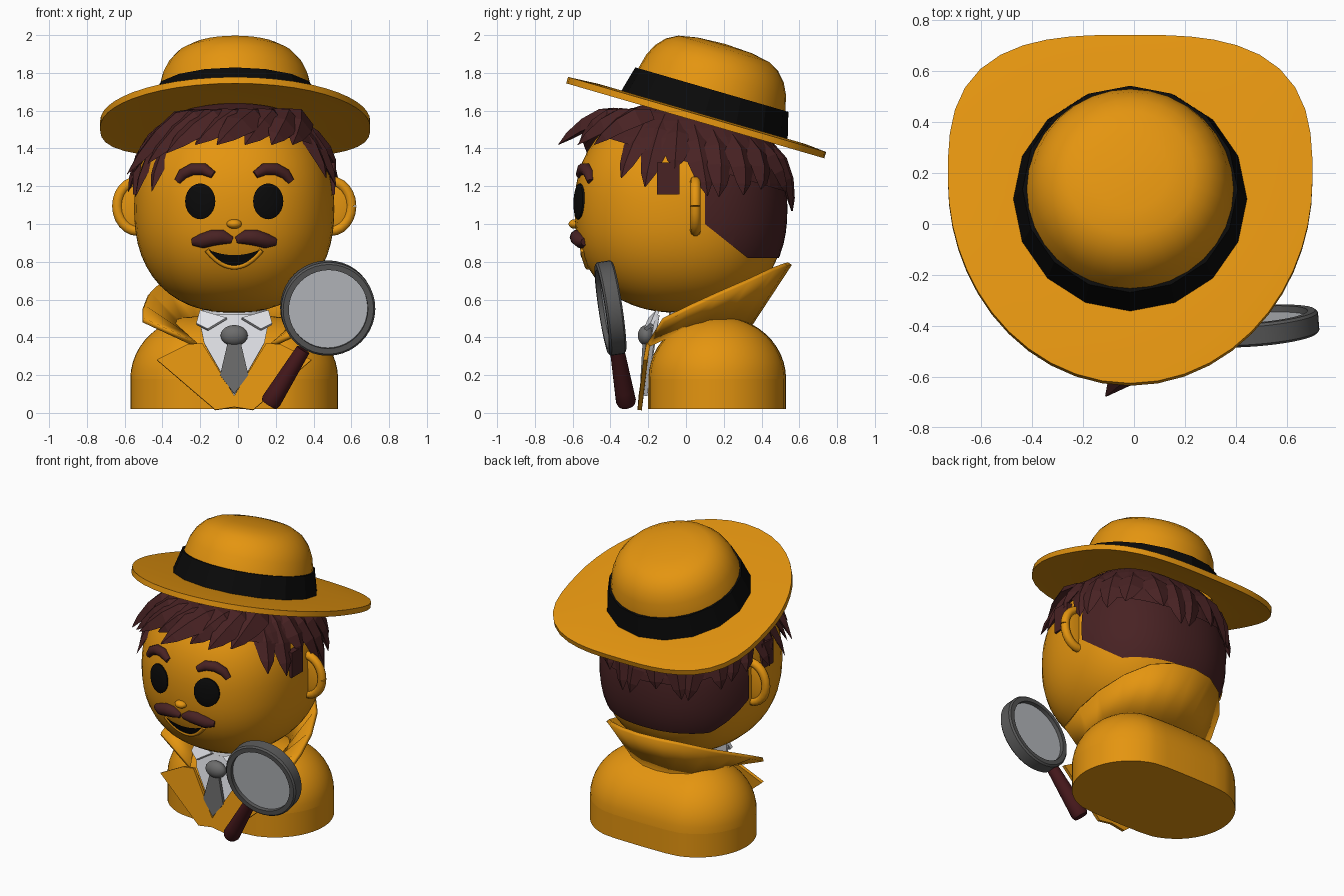
import bpy, bmesh, random
from math import sin, cos, pi, radians
from mathutils import Vector, Matrix

random.seed(4)
if "Cube" in bpy.data.objects:
    bpy.data.objects.remove(bpy.data.objects["Cube"], do_unlink=True)


def material(name, r, g, b):
    m = bpy.data.materials.new(name)
    m.use_nodes = True
    m.diffuse_color = (r, g, b, 1)
    node = next(n for n in m.node_tree.nodes if n.type == 'BSDF_PRINCIPLED')
    node.inputs["Base Color"].default_value = (r, g, b, 1)
    return m


ORANGE = material("golden orange", .78, .3, .005)
BLACK = material("black", .003, .003, .003)
BROWN = material("dark brown", .065, .016, .017)
WOOD = material("handle maroon", .06, .009, .011)
GREY = material("frame grey", .1, .1, .1)
TIE = material("tie grey", .15, .15, .15)
WHITE = material("shirt white", .75, .76, .8)
GLASS = material("lens grey", .52, .54, .57)

CX = -.02  # symmetry plane
HC = Vector((CX, -.03, 1.08))
HR = Vector((.53, .56, .55))
N = 2.3


def finish(name, bm, mat, angle=40):
    bmesh.ops.recalc_face_normals(bm, faces=bm.faces)
    me = bpy.data.meshes.new(name)
    bm.to_mesh(me)
    bm.free()
    for p in me.polygons:
        p.use_smooth = angle > 0
    if angle:
        me.set_sharp_from_angle(angle=radians(angle))
    me.materials.append(mat)
    ob = bpy.data.objects.new(name, me)
    bpy.context.collection.objects.link(ob)
    return ob


def sheet(name, rows, mat, thick=0, angle=40, bm=None):
    """Grid of points skinned with quads, optionally thickened."""
    bm = bmesh.new()
    vs = [[bm.verts.new(p) for p in row] for row in rows]
    for a, b in zip(vs, vs[1:]):
        for i in range(len(a) - 1):
            bm.faces.new((a[i], a[i + 1], b[i + 1], b[i]))
    bmesh.ops.remove_doubles(bm, verts=bm.verts, dist=.0005)
    ob = finish(name, bm, mat, angle)
    if thick:
        mod = ob.modifiers.new("thickness", 'SOLIDIFY')
        mod.thickness, mod.offset = thick, 0
    return ob


def plate(name, pts, mat, thick, both=True):
    """Flat panel; pts are offsets from the symmetry plane."""
    bm = bmesh.new()
    for s in ((1, -1) if both else (1,)):
        bm.faces.new([bm.verts.new((CX + s * x, y, z)) for x, y, z in pts][::s])
    ob = finish(name, bm, mat, 0)
    mod = ob.modifiers.new("thickness", 'SOLIDIFY')
    mod.thickness, mod.offset = thick, 0


def lathe(name, prof, segs, mat, matrix, angle=40):
    rows = [[matrix @ Vector((r * cos(2 * pi * i / segs), r * sin(2 * pi * i / segs), h))
             for i in range(segs + 1)] for r, h in prof]
    return sheet(name, rows, mat, 0, angle)


def ball(name, loc, size, mat, rot=None):
    bm = bmesh.new()
    bmesh.ops.create_uvsphere(bm, u_segments=24, v_segments=14, radius=1)
    bm.transform(Matrix.Translation(loc) @ (rot or Matrix()) @ Matrix.Diagonal((*size, 1)))
    return finish(name, bm, mat, 60)


def tube(name, pts, radii, mat):
    cu = bpy.data.curves.new(name, 'CURVE')
    cu.dimensions, cu.bevel_depth, cu.bevel_resolution, cu.use_fill_caps = '3D', 1, 3, True
    sp = cu.splines.new('POLY')
    sp.points.add(len(pts) - 1)
    for q, p, r in zip(sp.points, pts, radii):
        q.co, q.radius = (*p, 1), r
    sp.use_smooth = True
    cu.materials.append(mat)
    bpy.context.collection.objects.link(bpy.data.objects.new(name, cu))


def head_mesh(scale, planes=()):
    bm = bmesh.new()
    bmesh.ops.create_uvsphere(bm, u_segments=48, v_segments=28, radius=1)
    for v in bm.verts:
        d = v.co / sum(abs(c) ** N for c in v.co) ** (1 / N)
        v.co = HC + Vector([a * b * scale for a, b in zip(d, HR)])
    for co, no in planes:  # keep the side the normal points to
        bmesh.ops.bisect_plane(bm, geom=bm.verts[:] + bm.edges[:] + bm.faces[:],
                               plane_co=co, plane_no=no, clear_inner=True)
    return bm


def face(dx, z, lift=0):
    """Point on the front of the head."""
    k = 1 - abs(dx / HR.x) ** N - abs((z - HC.z) / HR.z) ** N
    return Vector((CX + dx, HC.y - HR.y * max(k, 0) ** (1 / N) - lift, z))


def around(az, z, lift):
    """Point on the head at an azimuth (0 = front) and height."""
    a = radians(az)
    k = max(1 - abs((z - HC.z) / HR.z) ** N, 0) ** (1 / N)
    r = k / (abs(sin(a) / HR.x) ** N + abs(cos(a) / HR.y) ** N) ** (1 / N) + lift
    return Vector((HC.x + r * sin(a), HC.y - r * cos(a), z))


# Body: stretched dome on a stadium base
bm = bmesh.new()
bmesh.ops.create_uvsphere(bm, u_segments=48, v_segments=24, radius=1)
for v in bm.verts:
    x, y, z = v.co
    shift = .185 * max(-1, min(1, x * 6))
    v.co = (CX + shift + .365 * x, .165 + .365 * y, .18 + .335 * z if z > 0 else .18 + .6 * z)
bmesh.ops.bisect_plane(bm, geom=bm.verts[:] + bm.edges[:] + bm.faces[:],
                       plane_co=(0, 0, .18), plane_no=(0, 0, 1), clear_inner=True)
rim = [e for e in bm.edges if e.is_boundary]
ext = bmesh.ops.extrude_edge_only(bm, edges=rim)["geom"]
for v in [g for g in ext if isinstance(g, bmesh.types.BMVert)]:
    v.co.z = .02
bmesh.ops.holes_fill(bm, edges=[e for e in bm.edges if e.is_boundary], sides=0)
finish("body", bm, ORANGE)

# Head, neck, ears
finish("head", head_mesh(1), ORANGE, 60)
lathe("neck", [(.17, .4), (.17, .62)], 24, WHITE, Matrix.Translation((CX, .08, 0)))
for s, side in ((-1, "right"), (1, "left")):
    loc = Vector((CX + s * .51, .05, 1.095))
    ball(side + "_ear", loc, (.115, .022, .135), ORANGE)
    ring = [loc + Vector((.11 * cos(t * pi / 12), 0, .132 * sin(t * pi / 12))) for t in range(25)]
    tube(side + "_ear_rim", ring, [.028] * 25, ORANGE)

# Face features
for s, side in ((-1, "right"), (1, "left")):
    rows = [[face(s * .18 + .08 * r * cos(i * pi / 12), 1.12 + .095 * r * sin(i * pi / 12),
                  .018 - .01 * r ** 4) for i in range(25)] for r in (0, .3, .6, .85, 1)]
    rows.append([face(p.x - CX, p.z, -.01) for p in rows[-1]])
    sheet(side + "_eye", rows, BLACK)
    brow = [(.3, 1.225), (.27, 1.265), (.22, 1.29), (.16, 1.29), (.11, 1.26)]
    tube(side + "_eyebrow", [face(s * x, z) for x, z in brow], [.02, .03, .033, .032, .02], BROWN)
    tache = [(.01, .915), (.06, .93), (.11, .928), (.17, .91), (.22, .905)]
    tube(side + "_moustache", [face(s * x, z) for x, z in tache], [.018, .04, .044, .04, .02], BROWN)
ball("nose", face(0, 1.0), (.04, .035, .025), ORANGE)
us = [i / 6 - 1 for i in range(13)]
sheet("mouth", [[face(.14 * u, .835 + .03 * u * u - t * .055 * (1 - u * u), .008) for u in us]
                for t in (0, .5, 1)], BLACK)
tube("lower_lip", [face(.145 * u, .772 + .09 * u * u) for u in us], [.014] * 13, ORANGE)

# Hair: nape panel, cap, and loose locks
finish("nape_hair", head_mesh(1.012, [((0, .1, 0), (0, 1, 0)), ((0, 0, .82), (0, 0, 1)),
                                      ((0, .1, 1.0), (0, .62, .78))]), BROWN, 60)
finish("hair_cap", head_mesh(1.04, [((0, 0, 1.33), (0, .3, 1))]), BROWN, 0)
locks = bmesh.new()


def lock(p0, p1, p2, w, d):
    prev = None
    for t, k in ((0, .7), (.3, 1), (.6, .85), (.85, .5), (1, .03)):
        p = p0 * (1 - t) ** 2 + p1 * 2 * t * (1 - t) + p2 * t * t
        tan = ((p1 - p0) * (1 - t) + (p2 - p1) * t).normalized()
        out = (p - HC).normalized()
        side = tan.cross(out).normalized()
        out = side.cross(tan)
        ring = [locks.verts.new(p + o * k) for o in (side * w, out * d, -side * w, -out * d)]
        if prev:
            for i in range(4):
                j = (i + 1) % 4
                locks.faces.new((prev[i], prev[j], ring[j], ring[i]))
        else:
            locks.faces.new(ring)
        prev = ring


# Swept fringe
for i, a in enumerate(range(62, -50, -14)):
    lift = .18 if a == 20 else .07 + .03 * (i % 2)
    tip = a - 28
    lock(around(a, 1.58, .08), around(a - 8, 1.59, .2), around(tip, 1.42 - .004 * max(0, -tip - 25), lift), .1, .045)
# Side and back locks
for a in range(62, 310, 13):
    z0 = 1.5 + .12 * cos(radians(a))
    drop = random.uniform(.2, .34) + (.08 if a < 80 or a > 285 else 0)
    turn = random.uniform(-6, 6)
    lock(around(a, z0 + .03, .0), around(a, z0 - .08, .055), around(a + turn, z0 - drop, .035), .085, .035)
finish("hair_locks", locks, BROWN, 0)
for s in (-1, 1):
    p = around(s * 83, 1.24, .0)
    lock_bm = bmesh.new()
    bmesh.ops.create_cube(lock_bm, size=1, matrix=Matrix.Translation(p) @ Matrix.Diagonal((.04, .12, .17, 1)))
    finish("sideburn", lock_bm, BROWN, 0)

# Hat, tilted back
HAT = Matrix.Translation((-.015, .09, 1.55)) @ Matrix.Rotation(radians(-16.2), 4, 'X')


def brim_ring(k, h):
    pts = []
    for i in range(49):
        c, s = cos(i * pi / 24), sin(i * pi / 24)
        n, b = (3, .59) if s > 0 else (2, .833)
        r = k / (abs(c / .715) ** n + abs(s / b) ** n) ** (1 / n)
        pts.append(HAT @ Vector((r * c, .083 + r * s, h)))
    return pts


sheet("hat_brim", [brim_ring(.5, .03), brim_ring(.8, .03), brim_ring(1, .02), brim_ring(1, -.015),
                   brim_ring(.8, -.005), brim_ring(.5, -.005)], ORANGE)
TURN = HAT @ Matrix.Rotation(-pi / 2, 4, 'Z')
lathe("hat_crown", [(.445, 0), (.405, .17), (.385, .25), (.355, .31), (.31, .36), (.25, .393),
                    (.15, .412), (0, .42)], 32, ORANGE, TURN, 60)
lathe("hat_band", [(.44, .015), (.462, .015), (.422, .168), (.395, .168)], 16, BLACK, TURN, 0)

# Coat collar: flared sheet, tallest at the back
top = [(0, .55, .79), (.14, .53, .785), (.27, .46, .76), (.38, .33, .7), (.45, .17, .63), (.48, .02, .56), (.48, -.12, .49)]
low = [(0, .34, .47), (.1, .33, .47), (.2, .28, .46), (.27, .18, .46), (.29, .06, .45), (.27, -.07, .42), (.2, -.2, .36)]


def mirrored(half):
    return [Vector((CX - x, y, z)) for x, y, z in half[:0:-1]] + [Vector((CX + x, y, z)) for x, y, z in half]


sheet("coat_collar", [mirrored(top), mirrored(low)], ORANGE, .025)
plate("lapels", [(0, -.24, .09), (.17, -.2, .37), (.25, -.2, .36), (.41, -.215, .28), (.1, -.245, .015), (0, -.245, .03)],
      ORANGE, .022)

# Shirt and tie
plate("shirt_front", [(0, -.215, .09), (.16, -.18, .37), (.19, -.15, .52), (0, -.16, .52)], WHITE, .02)
plate("shirt_collar", [(.04, -.19, .5), (.14, -.215, .44), (.2, -.18, .47), (.18, -.15, .54)], WHITE, .02)
plate("tie_blade", [(0, -.235, .1), (.075, -.23, .2), (.035, -.22, .37), (0, -.22, .37)], TIE, .02)
ball("tie_knot", (CX, -.21, .41), (.072, .045, .055), TIE)

# Magnifying glass
mid = Vector((.475, -.4, .555))
AIM = Matrix.Translation(mid) @ Vector((-.08, 1, .15)).to_track_quat('Z', 'Y').to_matrix().to_4x4()
lathe("glass_frame", [(.21, -.045), (.24, -.045), (.25, -.035), (.25, .035), (.24, .045), (.21, .045), (.21, -.045)],
      40, GREY, AIM)
lathe("glass_lens", [(0, -.02), (.215, -.02), (.215, .02), (0, .02)], 40, GLASS, AIM)
end = Vector((.165, -.315, .045))
start = Vector((.345, -.365, .335))
GRIP = Matrix.Translation(start) @ (end - start).to_track_quat('Z', 'Y').to_matrix().to_4x4()
size = (end - start).length
lathe("glass_handle", [(0, 0), (.038, 0), (.05, size * .75), (.053, size - .02), (.045, size), (0, size)], 20, WOOD, GRIP)
